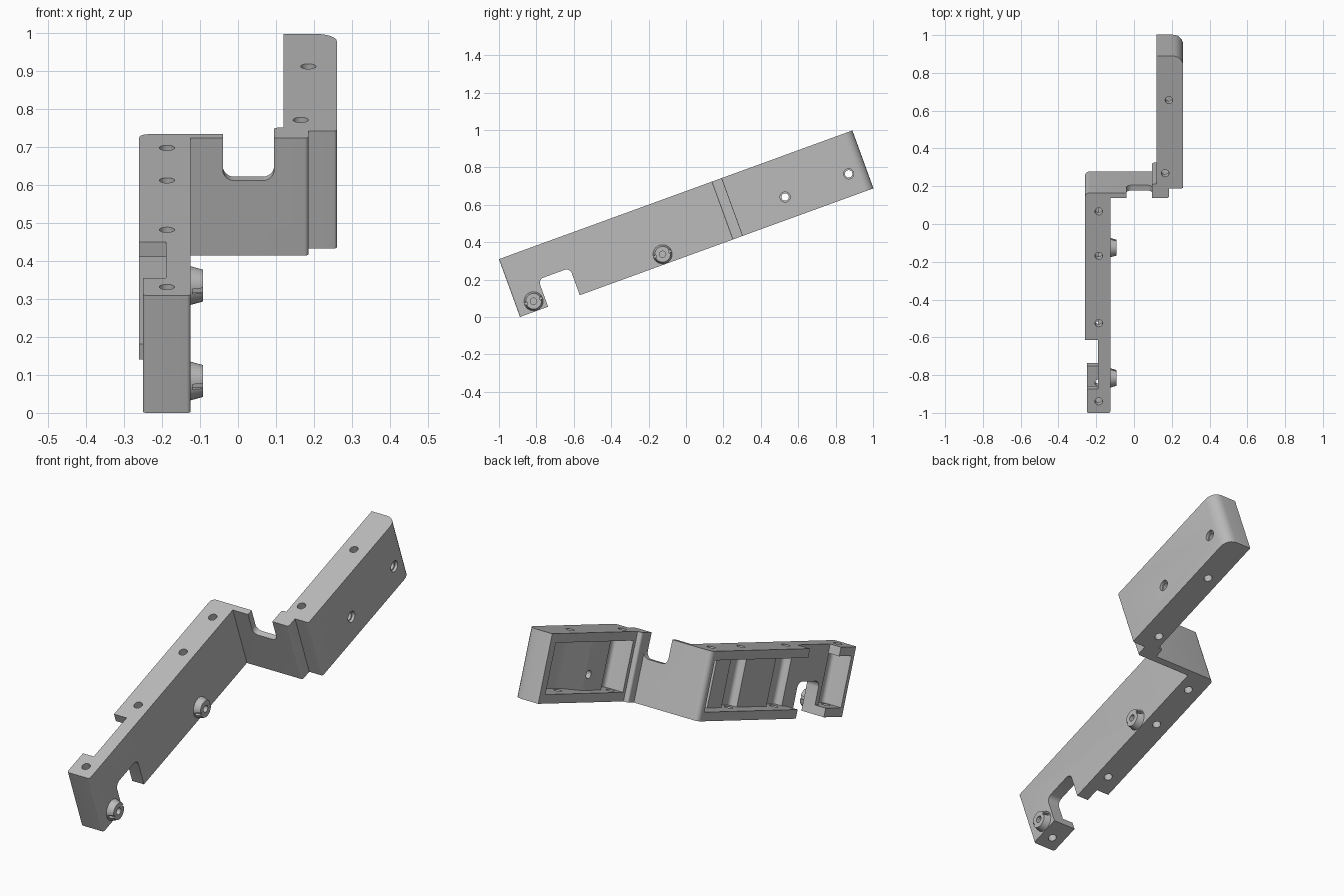
import bpy, bmesh, math
from mathutils import Matrix, Vector

if "Cube" in bpy.data.objects:
    bpy.data.objects.remove(bpy.data.objects["Cube"])

LENGTH, HEIGHT, SKIN = 2.011, 0.329, 0.043
PLACE = Matrix.Translation((0, -0.8875, 0)) @ Matrix.Rotation(math.radians(20), 4, 'X')

grey = bpy.data.materials.new("plain_grey")
grey.use_nodes = True
grey.diffuse_color = (0.5, 0.5, 0.5, 1)
grey.node_tree.nodes["Principled BSDF"].inputs["Base Color"].default_value = (0.5, 0.5, 0.5, 1)


def rounded(points, steps=6):
    """Outline of (a, b[, radius]) corners with arcs at the rounded ones."""
    out = []
    for i, p in enumerate(points):
        corner = Vector(p[:2])
        if len(p) == 2:
            out.append(corner)
            continue
        a = (Vector(points[i - 1][:2]) - corner).normalized()
        b = (Vector(points[(i + 1) % len(points)][:2]) - corner).normalized()
        r = p[2]
        for k in range(steps + 1):
            t = k / steps * math.pi / 2
            out.append(corner + a * r * (1 - math.sin(t)) + b * r * (1 - math.cos(t)))
    return out


def prism(name, points, low, high, axis='Z'):
    """Extrude an outline along an axis."""
    put = {'Z': lambda a, b, c: (a, b, c),
           'X': lambda a, b, c: (c, a, b),
           'Y': lambda a, b, c: (a, c, b)}[axis]
    bm = bmesh.new()
    base = bm.faces.new([bm.verts.new(put(p[0], p[1], low)) for p in rounded(points)])
    grown = bmesh.ops.extrude_face_region(bm, geom=[base])
    moved = [v for v in grown["geom"] if isinstance(v, bmesh.types.BMVert)]
    bmesh.ops.translate(bm, verts=moved, vec=put(0, 0, high - low))
    return finish(name, bm)


def finish(name, bm):
    bmesh.ops.recalc_face_normals(bm, faces=bm.faces)
    mesh = bpy.data.meshes.new(name)
    bm.to_mesh(mesh)
    bm.free()
    mesh.materials.append(grey)
    obj = bpy.data.objects.new(name, mesh)
    bpy.context.collection.objects.link(obj)
    return obj


def rod(name, centre, r1, r2, depth, axis='Z'):
    bm = bmesh.new()
    turn = Matrix.Rotation(math.pi / 2, 4, 'Y') if axis == 'X' else Matrix()
    bmesh.ops.create_cone(bm, cap_ends=True, segments=24, radius1=r1, radius2=r2,
                          depth=depth, matrix=Matrix.Translation(centre) @ turn)
    return finish(name, bm)


def box(x0, x1, y0, y1, z0, z1):
    return prism("cutter", [(x0, y0), (x1, y0), (x1, y1), (x0, y1)], z0, z1)


def cut(obj, cutter):
    cutter.hide_render = True
    mod = obj.modifiers.new("cut", 'BOOLEAN')
    mod.operation, mod.solver, mod.object = 'DIFFERENCE', 'EXACT', cutter
    bpy.context.view_layer.objects.active = obj
    bpy.ops.object.modifier_apply(modifier=mod.name)
    bpy.data.objects.remove(cutter)


def place(obj):
    obj.matrix_world = PLACE
    bpy.ops.object.select_all(action='DESELECT')
    obj.select_set(True)
    bpy.context.view_layer.objects.active = obj
    bpy.ops.object.shade_smooth_by_angle(angle=math.radians(30))


# Stepped body: left arm, cross wall and right arm in one outline
body = prism("stepped_bracket", [
    (-0.25, 0, 0.01), (-0.125, 0, 0.01), (-0.125, 1.21), (0.185, 1.21, 0.01),
    (0.185, 1.265), (0.26, 1.265, 0.008), (0.26, LENGTH, 0.055), (0.12, LENGTH),
    (0.12, 1.29), (0.095, 1.29, 0.01), (0.095, 1.24), (-0.26, 1.24, 0.025),
    (-0.26, 0.412), (-0.25, 0.412)], 0, HEIGHT)

# Low arm pocket, deeper beside each screw hole
screws = [0.065, 0.505, 0.885, 1.135]
outline = [(-0.4, 0.03)]
for u in screws:
    a, b = max(u - 0.065, 0.03), u + 0.065
    outline += [(-0.19, a), (-0.15, a, 0.02), (-0.15, b, 0.02), (-0.19, b)]
outline[1:3] = [(-0.15, 0.03, 0.02)]
del outline[2]
outline.insert(2, (-0.15, screws[0] + 0.065, 0.02))
outline = [p for i, p in enumerate(outline) if i == 0 or p != outline[i - 1]]
outline.append((-0.4, screws[-1] + 0.065))
cut(body, prism("cutter", outline, SKIN, HEIGHT - SKIN))

# High arm pocket with a sloped rib on its wall
cut(body, prism("cutter", [
    (0.0, 1.31), (0.22, 1.31, 0.02), (0.22, 1.42), (0.17, 1.42), (0.17, 1.58),
    (0.22, 1.7), (0.22, 1.965, 0.02), (0.0, 1.965)], SKIN, HEIGHT - SKIN))

# Gaps in the low arm flanges and the notch through its web
cut(body, box(-0.4, -0.19, 0.135, 0.412, 0.2, 0.5))
cut(body, box(-0.4, -0.19, 0.16, 0.412, -0.1, 0.25))
cut(body, prism("cutter", [(0.16, -0.1), (0.34, -0.1), (0.34, 0.155, 0.03),
                           (0.16, 0.155, 0.03)], -0.4, 0, 'X'))

# Window in the cross wall
cut(body, prism("cutter", [(-0.04, 0.5), (-0.04, 0.21, 0.03), (0.095, 0.21, 0.03),
                           (0.095, 0.5)], 1.1, 1.275, 'Y'))

# Screw holes through the flanges
for x, u in [(-0.187, s) for s in screws] + [(0.165, 1.35), (0.185, 1.762)]:
    cut(body, rod("cutter", (x, u, HEIGHT / 2), 0.02, 0.02, 1))

# Holes through the high arm wall, wider at the outside
for u in (1.551, 1.913):
    cut(body, rod("cutter", (0.2, u, 0.118), 0.02, 0.02, 0.3, 'X'))
    cut(body, rod("cutter", (0.26, u, 0.118), 0.027, 0.027, 0.03, 'X'))
place(body)

# Slotted bosses on the inner face of the low arm
for name, u in (("front_boss", 0.097), ("middle_boss", 0.831)):
    boss = rod(name, (-0.11, u, 0.054), 0.052, 0.042, 0.036, 'X')
    cut(boss, rod("cutter", (-0.09, u, 0.054), 0.017, 0.017, 0.05, 'X'))
    for side in (-1, 1):
        mid = u + side * 0.047
        cut(boss, box(-0.12, 0, mid - 0.012, mid + 0.012, 0.048, 0.062))
    place(boss)
